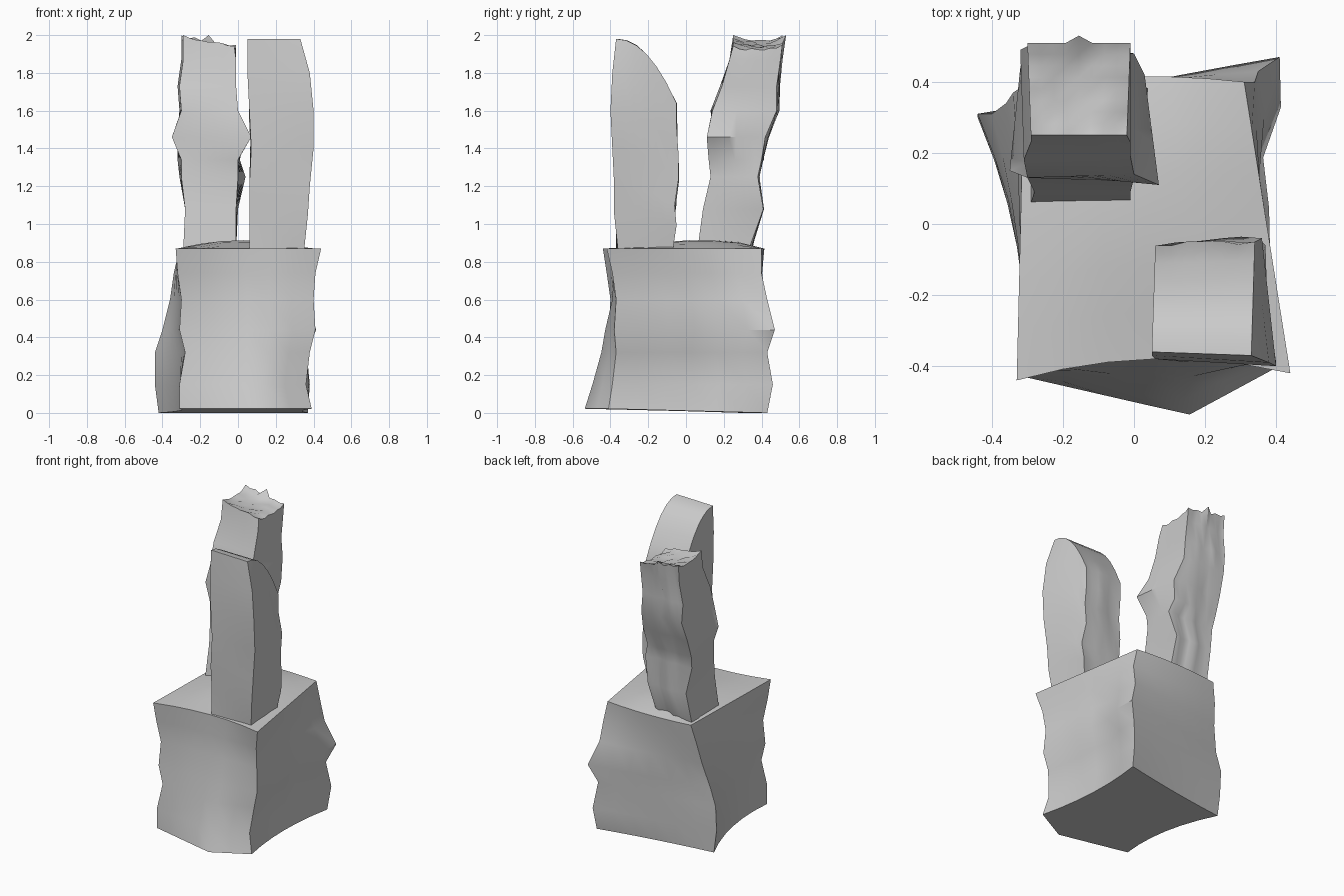
import bpy, bmesh, math, random

random.seed(4)


def rough_block(name, rows, shape):
    """Loft a gridded cube through rows of (z, four corners), then bend it with shape()."""
    n = len(rows) - 1
    bm = bmesh.new()
    bmesh.ops.create_cube(bm, size=2)
    bmesh.ops.subdivide_edges(bm, edges=bm.edges[:], cuts=n - 1, use_grid_fill=True)
    for vert in bm.verts:
        u, v, w = vert.co
        i = min(max((w + 1) / 2 * n, 0), n)
        k = min(int(i + 1e-3), n - 1)
        f = i - k
        r = [a + (b - a) * f for a, b in zip(rows[k], rows[k + 1])]
        wt = [(1 - u) * (1 - v) / 4, (1 + u) * (1 - v) / 4,
              (1 + u) * (1 + v) / 4, (1 - u) * (1 + v) / 4]
        x = sum(wt[j] * r[1 + 2 * j] for j in range(4))
        y = sum(wt[j] * r[2 + 2 * j] for j in range(4))
        vert.co = shape(x, y, r[0], u, v, (w + 1) / 2)
    bmesh.ops.recalc_face_normals(bm, faces=bm.faces[:])
    mesh = bpy.data.meshes.new(name)
    bm.to_mesh(mesh)
    bm.free()
    ob = bpy.data.objects.new(name, mesh)
    bpy.context.collection.objects.link(ob)
    bpy.ops.object.select_all(action='DESELECT')
    ob.select_set(True)
    bpy.context.view_layer.objects.active = ob
    bpy.ops.object.shade_smooth_by_angle(angle=math.radians(40))
    return ob


def jit(a):
    return random.uniform(-a, a)


# Base boulder: pointed front foot, hollow upper front, fold on the right, domed top
def base_shape(x, y, z, u, v, w):
    bu, bv = 1 - u * u, 1 - v * v
    front, back = (1 - v) / 2, (1 + v) / 2
    right, left = (1 + u) / 2, (1 - u) / 2
    foot = max(0, 1 - abs(u - 0.33) / (0.67 if u > 0.33 else 1.33))
    y += front * (-0.12 * (1 - w) * foot + 0.05 * w * bu)
    y += back * (0.03 * w - 0.01) * bu
    x += bv * (left * 0.055 * (1 - w) - right * 0.04 * (1 - w * w))
    if u > 0.99 and 0.3 < v < 0.7 and 0.1 < w < 0.75:
        x += 0.02 if v > 0.6 else -0.02
    if w < 0.01:
        z += 0.022 * front
    if w > 0.99:
        z += 0.045 * bu * (1 - (v - 0.15) ** 2) * (bv > 0.01)
    return x, y, z


rough_block("base_rock", [
    (0.00, -.31, -.43, .39, -.41, .37, .43, -.42, .30),
    (0.15, -.31, -.43, .36, -.39, .38, .46, -.44, .30),
    (0.32, -.28, -.41, .38, -.37, .36, .43, -.44, .31),
    (0.44, -.31, -.41, .41, -.38, .41, .47, -.40, .31),
    (0.60, -.30, -.40, .40, -.37, .35, .43, -.36, .34),
    (0.74, -.32, -.42, .41, -.39, .34, .40, -.34, .37),
    (0.87, -.33, -.44, .44, -.42, .31, .40, -.31, .39)], base_shape)


# Front post: top curves down towards the back
def front_shape(x, y, z, u, v, w):
    drop = 0.34 * ((v + 1) / 2) ** 2.1
    z = 0.86 + (z - 0.86) * (1.12 - drop) / 1.12
    if v > 0.99 and abs(u) < 0.99:
        y += jit(0.01)
    return x, y, z


rough_block("front_post", [
    (0.86, .06, -.37, .35, -.36, .34, -.07, .06, -.08),
    (1.05, .06, -.37, .37, -.38, .36, -.05, .06, -.07),
    (1.20, .06, -.38, .38, -.38, .37, -.06, .07, -.06),
    (1.40, .07, -.38, .40, -.39, .35, -.04, .06, -.06),
    (1.60, .06, -.38, .40, -.40, .36, -.04, .07, -.06),
    (1.80, .05, -.37, .38, -.39, .34, -.05, .06, -.06),
    (1.98, .05, -.36, .33, -.37, .34, -.05, .06, -.06)], front_shape)


# Back post: leans backwards with a knuckle halfway and a broken top
def back_shape(x, y, z, u, v, w):
    if w > 0.99:
        z += 0.012 - 0.05 * (u + 1) / 2 - 0.02 * (1 - v * v) + jit(0.008)
        if v > 0.99 and abs(u) < 0.1:
            z, y = 2.0, y + 0.02
        if u < -0.9 and v < -0.9:
            z = 2.0
        z = min(z, 2.0)
    elif v > 0.99 and abs(u) < 0.99:
        y += jit(0.012)
    return x, y, z


rough_block("back_post", [
    (0.86, -.29, .06, -.01, .06, -.01, .33, -.29, .35),
    (1.08, -.28, .09, -.01, .09, .00, .41, -.28, .40),
    (1.25, -.30, .13, .00, .13, .04, .38, -.31, .38),
    (1.34, -.30, .13, .00, .12, .01, .40, -.32, .40),
    (1.46, -.35, .15, .07, .11, .03, .42, -.32, .44),
    (1.60, -.30, .13, .00, .14, .00, .48, -.31, .49),
    (1.73, -.31, .18, -.01, .19, -.01, .48, -.32, .49),
    (1.87, -.29, .23, -.01, .23, -.01, .50, -.30, .50),
    (1.98, -.29, .25, -.02, .25, -.01, .51, -.30, .51)], back_shape)
